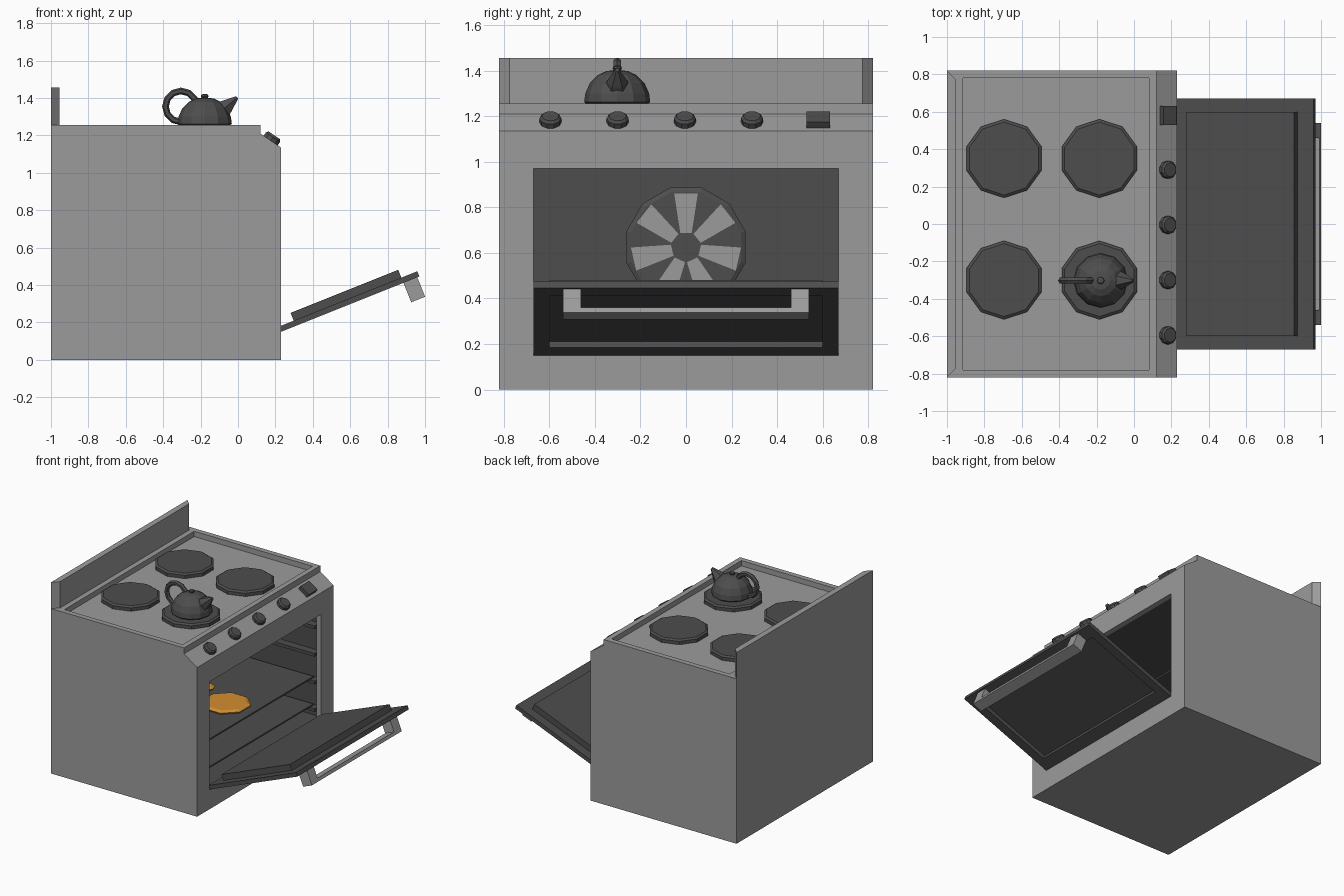
import bpy, bmesh, math
from mathutils import Matrix, Vector

if "Cube" in bpy.data.objects:
    bpy.data.objects.remove(bpy.data.objects["Cube"])


def material(name, rgb):
    m = bpy.data.materials.new(name)
    m.diffuse_color = (*rgb, 1)
    m.use_nodes = True
    m.node_tree.nodes["Principled BSDF"].inputs["Base Color"].default_value = m.diffuse_color
    return m


GREY = material("enamel_grey", (0.33, 0.33, 0.33))
DARK = material("dark_grey", (0.075, 0.075, 0.075))
ORANGE = material("baked_orange", (0.65, 0.27, 0.03))


def finish(name, bm, mat):
    bmesh.ops.recalc_face_normals(bm, faces=bm.faces)
    me = bpy.data.meshes.new(name)
    bm.to_mesh(me)
    bm.free()
    me.materials.append(mat)
    ob = bpy.data.objects.new(name, me)
    bpy.context.collection.objects.link(ob)
    return ob


def boxes(name, mat, specs, mw=Matrix()):
    """Several (x0, x1, y0, y1, z0, z1) boxes in one object."""
    bm = bmesh.new()
    for x0, x1, y0, y1, z0, z1 in specs:
        m = Matrix.Translation(((x0 + x1) / 2, (y0 + y1) / 2, (z0 + z1) / 2)) \
            @ Matrix.Diagonal((x1 - x0, y1 - y0, z1 - z0, 1))
        bmesh.ops.create_cube(bm, size=1, matrix=mw @ m)
    return finish(name, bm, mat)


def prism(name, mat, pts, vec):
    """Polygon pushed along a vector."""
    bm = bmesh.new()
    f = bm.faces.new([bm.verts.new(p) for p in pts])
    r = bmesh.ops.extrude_face_region(bm, geom=[f])
    bmesh.ops.translate(bm, vec=vec, verts=[v for v in r["geom"] if isinstance(v, bmesh.types.BMVert)])
    return finish(name, bm, mat)


def lathe(name, mat, prof, n, mw=Matrix(), a0=math.pi / 2):
    """Faceted solid of revolution from (radius, height) points."""
    bm = bmesh.new()
    rings = [[bm.verts.new(mw @ Vector((r * math.cos(a0 + math.tau * i / n),
                                        r * math.sin(a0 + math.tau * i / n), z)))
              for i in range(n)] for r, z in prof]
    for a, b in zip(rings, rings[1:]):
        for i in range(n):
            j = (i + 1) % n
            bm.faces.new((a[i], a[j], b[j], b[i]))
    bm.faces.new(rings[0])
    bm.faces.new(rings[-1])
    return finish(name, bm, mat)


def axes(origin, x, y, z):
    m = Matrix((x, y, z)).transposed().to_4x4()
    m.translation = origin
    return m


# Body with sloped control strip, sunken hob and hollow oven
body = prism("stove_body", GREY,
             [(-1, -.82, 0), (.23, -.82, 0), (.23, -.82, 1.135), (.12, -.82, 1.21),
              (.12, -.82, 1.255), (-1, -.82, 1.255)], (0, 1.64, 0))
body.data.materials.append(DARK)
cuts = [(-.915, .08, -.78, .78, 1.215, 1.4),
        (-.9, .19, -.74, .74, .15, .97),
        (.1, .4, -.67, .67, .15, .97)]
for c in cuts:
    cutter = boxes("cutter", GREY, [c])
    cutter.hide_render = True
    mod = body.modifiers.new("cut", "BOOLEAN")
    mod.operation, mod.solver, mod.object = "DIFFERENCE", "EXACT", cutter
    bpy.context.view_layer.objects.active = body
    bpy.ops.object.modifier_apply(modifier=mod.name)
    bpy.data.objects.remove(cutter)
for p in body.data.polygons:
    c = p.center
    inside = -.91 < c.x < .2 and abs(c.y) < .75 and .14 < c.z < .98
    p.material_index = 1 if inside else 0

# Backsplash with tapered ends
prism("backsplash", GREY, [(-1, -.82, 1.255), (-1, .82, 1.255),
                           (-.955, .775, 1.255), (-.955, -.775, 1.255)], (0, 0, .2))

# Hot plates
for x in (-.695, -.185):
    for y in (-.3, .35):
        lathe("hot_plate", DARK, [(.21, 1.215), (.21, 1.24), (.195, 1.25)], 10,
              Matrix.Translation((x, y, 0)))

# Knobs and timer on the slope
n = Vector((.075, 0, .11)).normalized()
d = Vector((.11, 0, -.075)).normalized()
side = Vector((0, 1, 0))
for y in (-.595, -.3, -.005, .29):
    lathe("knob", DARK, [(.048, -.003), (.048, .022), (.038, .034)], 10,
          axes((.175, y, 1.1725), d, side, n))
boxes("timer_box", DARK, [(-.042, .042, -.052, .052, -.003, .03)],
      axes((.175, .58, 1.1725), d, side, n))

# Oven door, hinged open: local x runs up the door, z points inwards
a = math.radians(21.8)
door = axes((.23, 0, .15), Vector((math.cos(a), 0, math.sin(a))), side,
            Vector((-math.sin(a), 0, math.cos(a))))
boxes("door_frame", DARK, [(0, .09, -.67, .67, 0, .03), (.70, .797, -.67, .67, 0, .03),
                           (.09, .70, -.67, -.6, 0, .03), (.09, .70, .6, .67, 0, .03)], door)
boxes("door_panel", DARK, [(.085, .705, -.6, .6, .03, .075)], door)
boxes("door_handle", GREY, [(.705, .785, -.54, .54, -.112, -.088),
                            (.705, .785, -.54, -.46, -.088, 0),
                            (.705, .785, .46, .54, -.088, 0)], door)

# Shelf runners and shelves inside
for z in (.22, .43, .64, .85):
    boxes("shelf_runners", DARK, [(-.89, .17, s * .71 - .03, s * .71 + .03, z - .012, z + .012)
                                  for s in (-1, 1)])
for z in (.232, .442):
    boxes("oven_shelf", DARK, [(-.87, .13, -.72, .72, z, z + .012)])

# Fan on the back wall: local z points to the oven mouth
fan = axes((-.9, 0, .625), Vector((0, 1, 0)), Vector((0, 0, 1)), Vector((1, 0, 0)))
lathe("fan_cover", DARK, [(.27, 0), (.27, .015), (.25, .025)], 12, fan, math.pi / 12)
for i in range(7):
    t = fan @ Matrix.Rotation(math.tau * i / 7, 4, "Z")
    prism("fan_slot", GREY, [t @ Vector(p) for p in
                             ((-.025, .062, .025), (.025, .062, .025), (.052, .236, .025), (-.052, .236, .025))],
          (.006, 0, 0))

# Baked food on the upper shelf
lathe("baked_loaf", ORANGE, [(.17, .454), (.175, .465), (.15, .476)], 8,
      Matrix.Translation((-.1, 0, 0)), math.pi / 8)
lathe("baked_roll", ORANGE, [(.06, .454), (.065, .465), (.04, .475)], 8,
      Matrix.Translation((-.37, .14, 0)))

# Kettle
kc = Matrix.Translation((-.178, -.302, 0))
lathe("kettle_body", DARK, [(.13, 1.25), (.145, 1.262), (.14, 1.30), (.12, 1.345), (.085, 1.38),
                            (.05, 1.397), (.015, 1.402)], 12, kc)
lathe("kettle_lid_knob", DARK, [(.01, 1.395), (.02, 1.408), (.018, 1.418), (.008, 1.422)], 8, kc)
ax = Vector((.1, 0, .085)).normalized()
spout = axes((-.1, -.302, 1.322), ax.cross(side) * -1, side, ax)
lathe("kettle_spout", DARK, [(.065, -.02), (.045, .05), (.01, .125)], 6, spout)
bpy.ops.mesh.primitive_torus_add(major_segments=12, minor_segments=6, major_radius=.083,
                                 minor_radius=.018, location=(-.305, -.302, 1.355),
                                 rotation=(math.pi / 2, 0, 0))
bpy.context.object.name = "kettle_handle"
bpy.context.object.data.materials.append(DARK)
